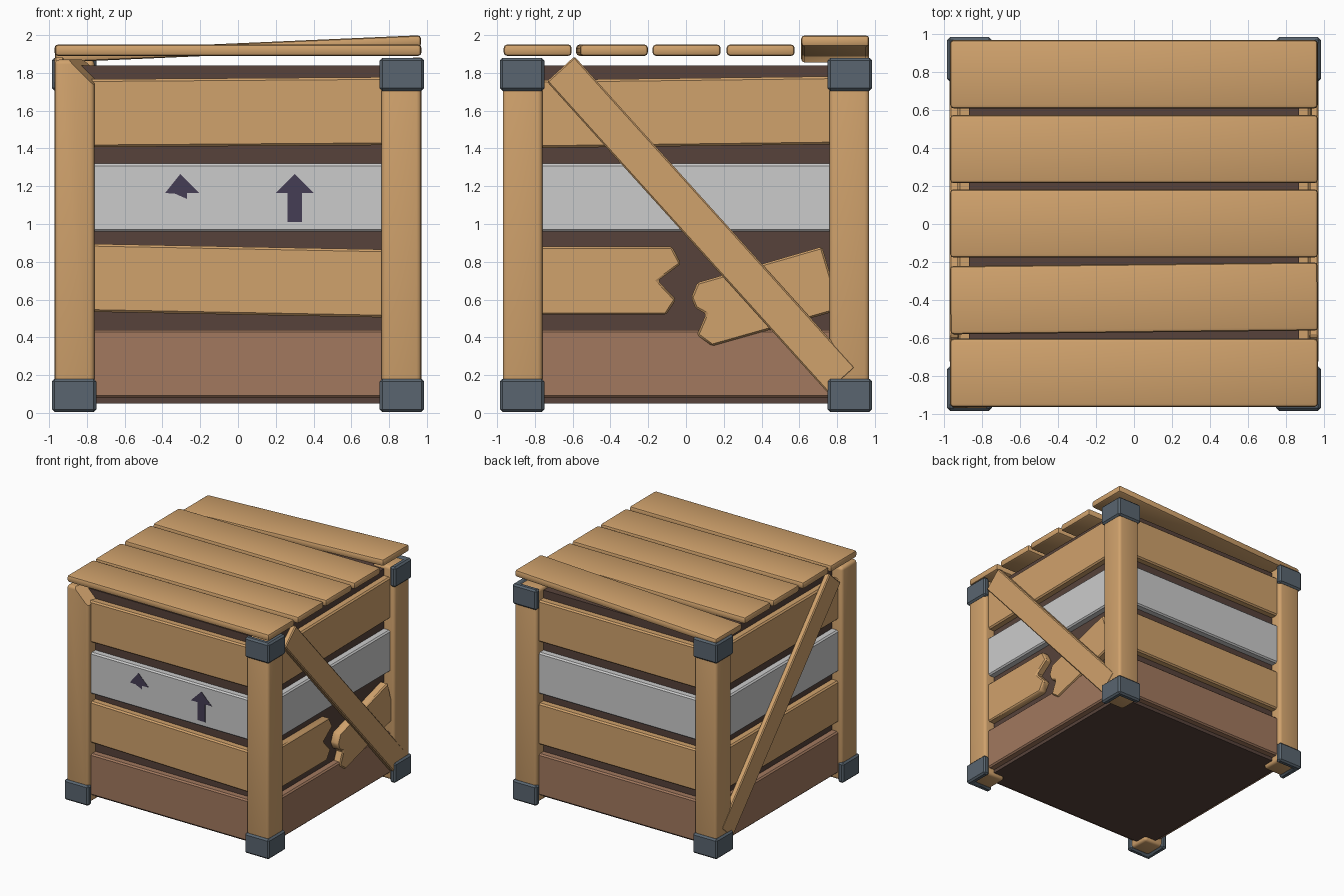
import bpy, bmesh
from math import radians, atan2
from mathutils import Matrix, Vector

if "Cube" in bpy.data.objects:
    bpy.data.objects.remove(bpy.data.objects["Cube"])


def material(name, rgb):
    m = bpy.data.materials.new(name)
    m.diffuse_color = (*rgb, 1)
    m.use_nodes = True
    m.node_tree.nodes["Principled BSDF"].inputs["Base Color"].default_value = m.diffuse_color
    return m


WOOD = material("wood", (0.63, 0.36, 0.15))
BROWN = material("stained_wood", (0.36, 0.19, 0.113))
DARK = material("dark_inside", (0.095, 0.055, 0.043))
IRON = material("iron", (0.10, 0.13, 0.16))
PAINT = material("paint", (0.06, 0.048, 0.09))


def rot(deg, axis='Z'):
    return Matrix.Rotation(radians(deg), 4, axis)


def move(x, y, z):
    return Matrix.Translation((x, y, z))


def finish(bm, me):
    bmesh.ops.recalc_face_normals(bm, faces=bm.faces)
    bm.to_mesh(me)
    bm.free()
    me.shade_smooth()
    me.set_sharp_from_angle(angle=radians(35))


def prism(name, pts, h, mat, M, bevel=0.0, seg=1):
    """Outline in local xy, extruded by h along local z, then placed by M."""
    bm = bmesh.new()
    face = bm.faces.new([bm.verts.new((x, y, 0)) for x, y in pts])
    ext = bmesh.ops.extrude_face_region(bm, geom=[face])
    verts = [v for v in ext["geom"] if isinstance(v, bmesh.types.BMVert)]
    bmesh.ops.translate(bm, verts=verts, vec=(0, 0, h))
    if bevel:
        bmesh.ops.bevel(bm, geom=bm.edges[:], offset=bevel, segments=seg,
                        profile=0.5, affect='EDGES', clamp_overlap=True)
    bm.transform(M)
    me = bpy.data.meshes.new(name)
    finish(bm, me)
    ob = bpy.data.objects.new(name, me)
    bpy.context.collection.objects.link(ob)
    if mat:
        me.materials.append(mat)
    return ob


def rect(w, d):
    return [(-w / 2, -d / 2), (w / 2, -d / 2), (w / 2, d / 2), (-w / 2, d / 2)]


def on_side(deg, depth):
    """Frame of one crate wall: local x along it, y up, z outward."""
    return rot(deg) @ move(0, -depth, 0) @ rot(90, 'X')


# Dark inner box
prism("inner_box", rect(1.74, 1.74), 1.79, DARK, move(0, 0, 0.05))

# Wall planks: height centre, material, tilt per wall
SIDES = {"front": 0, "right": 90, "back": 180, "left": -90}
ROWS = [("bottom", 0.26, BROWN), ("lower", 0.70, WOOD),
        ("painted", 1.14, None), ("top", 1.592, WOOD)]
TILT = {("front", "lower"): -1.1, ("front", "top"): 0.4, ("right", "top"): 0.7}
for side, deg in SIDES.items():
    for row, z, mat in ROWS:
        if (side, row) == ("right", "lower"):
            continue
        prism(f"{side}_{row}_plank", rect(1.72, 0.36), 0.075, mat,
              on_side(deg, 0.855) @ move(0, z, 0) @ rot(TILT.get((side, row), 0)),
              0.012)

# Snapped plank on the right wall
prism("broken_plank_fixed",
      [(-0.86, 0.52), (-0.105, 0.52), (-0.053, 0.60), (-0.148, 0.70),
       (-0.026, 0.79), (-0.074, 0.88), (-0.86, 0.88)],
      0.075, WOOD, on_side(90, 0.855), 0.01)
prism("broken_plank_loose",
      [(0.06, 0.69), (0.027, 0.61), (0.05, 0.555), (0.106, 0.524),
       (0.058, 0.413), (0.138, 0.354), (0.82, 0.547), (0.72, 0.88)],
      0.075, WOOD, on_side(90, 0.865), 0.01)

# Diagonal braces on the two side walls
for side, s in (("right", 1), ("left", -1)):
    prism(f"{side}_brace", rect(2.22, 0.198), 0.05, WOOD,
          on_side(90 * s, 0.922) @ move(0.08 * s, 0.997, 0)
          @ Matrix.Rotation(s * atan2(-1.65, 1.49), 4, 'Z'), 0.008)

# Corner posts and iron corner brackets
CORNERS = ["back_right", "back_left", "front_left", "front_right"]
ANGLE = [(0.75, 0.985), (0.75, 0.93), (0.93, 0.93),
         (0.93, 0.75), (0.985, 0.75), (0.985, 0.985)]
for k, corner in enumerate(CORNERS):
    R = rot(90 * k)
    post = prism(f"{corner}_post", rect(0.21, 0.21), 1.85, WOOD,
                 R @ move(0.865, 0.865, 0.02), 0.025, 3)
    prism(f"{corner}_bottom_bracket", ANGLE, 0.175, IRON, R @ move(0, 0, 0.005), 0.014)
    if corner != "front_left":
        prism(f"{corner}_top_bracket", ANGLE, 0.175, IRON, R @ move(0, 0, 1.705), 0.014)
    else:
        # Chipped top where the bracket is missing
        bm = bmesh.new()
        bm.from_mesh(post.data)
        bmesh.ops.bisect_plane(bm, geom=bm.verts[:] + bm.edges[:] + bm.faces[:],
                               plane_co=Vector((-0.83, -0.97, 1.80)),
                               plane_no=Vector((1, -0.4, 1.0)), clear_outer=True)
        bmesh.ops.holes_fill(bm, edges=[e for e in bm.edges if e.is_boundary])
        finish(bm, post.data)

# Lid boards: y centre, z, yaw, roll (the back one is pried up)
LID = [(-0.785, 1.92, 0, 0), (-0.392, 1.92, 0.6, 0), (0.003, 1.92, 0, 0),
       (0.395, 1.92, 0, 0), (0.79, 1.927, 0, -2.5)]
for i, (y, z, yaw, lift) in enumerate(LID):
    prism(f"lid_board_{i + 1}", rect(1.94, 0.36), 0.06, WOOD,
          move(0, y, z) @ rot(yaw) @ rot(lift, 'Y') @ move(0, 0, -0.03), 0.018, 2)

# Painted "this way up" arrows on the front, one partly worn off
head = [(-0.1, 0), (0, 0.1), (0.1, 0)]
prism("arrow_mark", head + [(0.038, 0), (0.038, -0.155), (-0.038, -0.155), (-0.038, 0)],
      0.004, PAINT, on_side(0, 0.929) @ move(0.3, 1.165, 0))
prism("worn_arrow_mark", [(-0.08, 0), (0, 0.1), (0.1, 0), (0.035, 0), (0.035, -0.032),
                          (-0.03, -0.004), (-0.05, -0.004)],
      0.004, PAINT, on_side(0, 0.929) @ move(-0.305, 1.165, 0))
